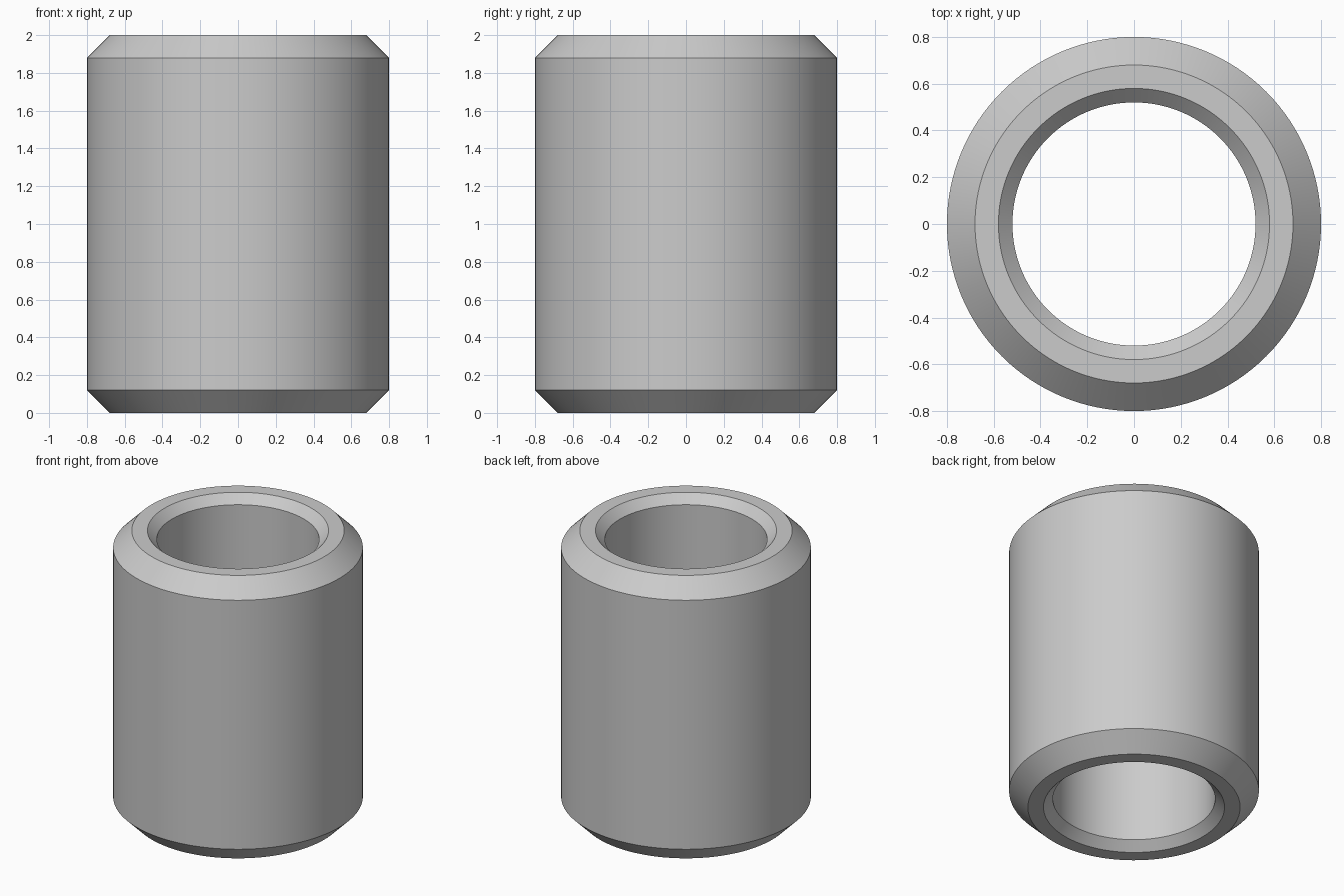
import bpy
import bmesh
from math import cos, sin, tau, radians

cube = bpy.data.objects.get("Cube")
if cube:
    bpy.data.objects.remove(cube, do_unlink=True)

SEGMENTS = 128
HEIGHT = 2.0
OUTER, RIM_OUTER, RIM_INNER, BORE = 0.8, 0.68, 0.58, 0.52
OUTER_CHAMFER = OUTER - RIM_OUTER
INNER_CHAMFER = RIM_INNER - BORE

# Plain grey metal
grey = bpy.data.materials.new("grey_metal")
grey.use_nodes = True
colour = (0.6, 0.6, 0.6, 1.0)
grey.diffuse_color = colour
grey.node_tree.nodes["Principled BSDF"].inputs["Base Color"].default_value = colour

# Closed wall section: lower half from bore to outside, then mirrored upward
lower = [(BORE, INNER_CHAMFER), (RIM_INNER, 0), (RIM_OUTER, 0), (OUTER, OUTER_CHAMFER)]
section = lower + [(r, HEIGHT - z) for r, z in reversed(lower)]

# Revolve the section into a chamfered sleeve
bm = bmesh.new()
rings = []
for r, z in section:
    rings.append([bm.verts.new((r * cos(tau * i / SEGMENTS), r * sin(tau * i / SEGMENTS), z))
                  for i in range(SEGMENTS)])
for a, b in zip(rings, rings[1:] + rings[:1]):
    for i in range(SEGMENTS):
        j = (i + 1) % SEGMENTS
        bm.faces.new((a[i], a[j], b[j], b[i]))
bmesh.ops.recalc_face_normals(bm, faces=bm.faces)

mesh = bpy.data.meshes.new("sleeve")
bm.to_mesh(mesh)
bm.free()
mesh.materials.append(grey)
sleeve = bpy.data.objects.new("sleeve", mesh)
bpy.context.collection.objects.link(sleeve)

# Smooth round walls with crisp chamfer edges
bpy.ops.object.select_all(action='DESELECT')
sleeve.select_set(True)
bpy.context.view_layer.objects.active = sleeve
bpy.ops.object.shade_smooth_by_angle(angle=radians(30))
